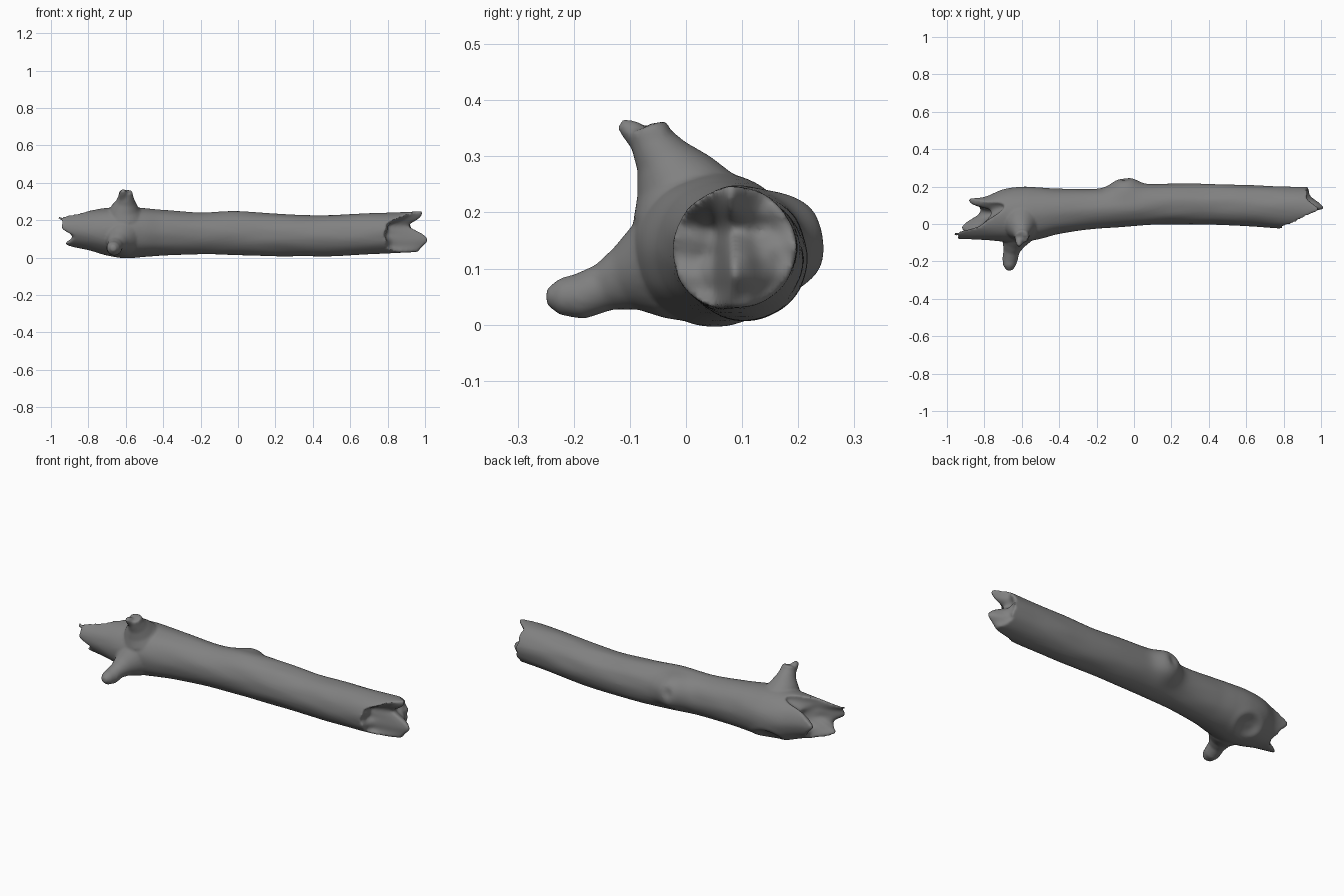
import bpy, bmesh, math
from mathutils import Vector, noise

if "Cube" in bpy.data.objects:
    bpy.data.objects.remove(bpy.data.objects["Cube"])

# Trunk stations: x, back y, front y, bottom z, top z
STATIONS = [
    (-1.05, 0.13, -0.085, 0.08, 0.25), (-0.92, 0.135, -0.08, 0.06, 0.243),
    (-0.8, 0.145, -0.085, 0.04, 0.253), (-0.7, 0.185, -0.094, 0.012, 0.267),
    (-0.6, 0.199, -0.097, -0.003, 0.272), (-0.5, 0.196, -0.08, 0.004, 0.264),
    (-0.4, 0.189, -0.053, 0.011, 0.255), (-0.2, 0.188, -0.025, 0.018, 0.241),
    (0.0, 0.208, -0.011, 0.013, 0.248), (0.2, 0.216, -0.002, 0.007, 0.235),
    (0.4, 0.214, -0.003, 0.007, 0.226), (0.6, 0.209, -0.011, 0.012, 0.232),
    (0.8, 0.2, -0.025, 0.022, 0.24), (1.05, 0.192, -0.026, 0.034, 0.25)]

# Fracture bumps: y, z, shift along x, spread
LEFT = [(-0.06, 0.225, -0.17, 0.024), (-0.075, 0.16, -0.13, 0.03),
        (-0.02, 0.07, -0.11, 0.04), (0.12, 0.15, -0.07, 0.035),
        (0.065, 0.235, 0.12, 0.03), (0.05, 0.15, 0.08, 0.025)]
RIGHT = [(0.07, 0.225, 0.065, 0.032), (0.09, 0.095, 0.075, 0.032),
         (0.13, 0.18, -0.03, 0.03), (0.08, 0.175, -0.025, 0.015),
         (0.09, 0.035, 0.03, 0.03)]


def section(x):
    """Smoothly interpolated trunk section at x."""
    s = STATIONS
    i = 0
    while i < len(s) - 2 and x > s[i + 1][0]:
        i += 1
    a, b = s[i], s[i + 1]
    p, n = s[max(i - 1, 0)], s[min(i + 2, len(s) - 1)]
    h = b[0] - a[0]
    t = min(max((x - a[0]) / h, 0), 1)
    out = []
    for k in range(1, 5):
        m0 = (b[k] - p[k]) / (b[0] - p[0]) * h
        m1 = (n[k] - a[k]) / (n[0] - a[0]) * h
        out.append((2*t**3 - 3*t*t + 1) * a[k] + (t**3 - 2*t*t + t) * m0
                   + (3*t*t - 2*t**3) * b[k] + (t**3 - t*t) * m1)
    return out


def swell(x, ang):
    """Ringed knot on the back and a shallow scar underneath."""
    wrap = lambda a: (a + math.pi) % (2 * math.pi) - math.pi
    r = math.hypot((x + 0.05) / 0.075, wrap(ang - 0.2) / 0.62)
    d = 0.045 * math.exp(-r ** 2.6 * 0.75) - 0.013 * math.exp(-(r / 0.3) ** 2)
    q = math.hypot((x + 0.62) / 0.07, wrap(ang + 0.85) / 0.45)
    d += 0.006 * math.exp(-(q - 1) ** 2 * 6) - 0.022 * math.exp(-q ** 4)
    return d + 0.003 * noise.noise(Vector((x * 5, math.cos(ang) * 2, math.sin(ang) * 2)))


def point(x, ang, f=1.0):
    back, front, low, high = section(x)
    s = swell(x, ang)
    y = (back + front) / 2 + f * ((back - front) / 2 + s) * math.cos(ang)
    z = (low + high) / 2 + f * ((high - low) / 2 + s) * math.sin(ang)
    return Vector((x, y, z))


def fracture(side, ang, f):
    """x of the broken end surface at an angle and radius fraction."""
    p = point(0.9 * side, ang, f)
    if side < 0:
        x, bumps = -0.81, LEFT
    else:
        t = min(max((p.y - 0.045) / 0.04, 0), 1)
        low = 0.79 + 0.1 * min(max((abs(p.z - 0.12) - 0.06) / 0.06, 0), 1)
        x, bumps = low + (0.93 - low) * t * t * (3 - 2 * t), RIGHT
    for y, z, d, s in bumps:
        x += d * math.exp(-((p.y - y) ** 2 + (p.z - z) ** 2) / (2 * s * s))
    return x + 0.012 * noise.noise(Vector((side * 3, p.y * 28, p.z * 28)))


def skin(bm, rings):
    """Closed surface through rings; first and last are capped."""
    vs = [[bm.verts.new(p) for p in ring] for ring in rings]
    n = len(vs[0])
    for a, b in zip(vs, vs[1:]):
        for i in range(n):
            bm.faces.new((a[i], a[(i + 1) % n], b[(i + 1) % n], b[i]))
    bm.faces.new(vs[0][::-1])
    bm.faces.new(vs[-1])


def stub(bm, path, n=24):
    """Tapered branch stub along (x, y, z, radius) points."""
    pts = [Vector(p[:3]) for p in path]
    rings = []
    for i, c in enumerate(pts):
        d = (pts[min(i + 1, len(pts) - 1)] - pts[max(i - 1, 0)]).normalized()
        u = d.cross(Vector((1, 0, 0))).normalized()
        v = d.cross(u)
        rings.append([c + path[i][3] * (u * math.cos(2 * math.pi * k / n)
                      + v * math.sin(2 * math.pi * k / n)) for k in range(n)])
    skin(bm, rings)


bm = bmesh.new()

# Trunk with both broken ends
N, M = 72, 160
angles = [2 * math.pi * i / N for i in range(N)]
fractions = [0.03 + 0.97 * k / 14 for k in range(14)]
rings = [[point(fracture(-1, a, f), a, f) for a in angles] for f in fractions]
ends = [(fracture(-1, a, 1), fracture(1, a, 1)) for a in angles]
for j in range(M + 1):
    rings.append([point(l + (r - l) * j / M, a) for a, (l, r) in zip(angles, ends)])
rings += [[point(fracture(1, a, f), a, f) for a in angles] for f in fractions[::-1]]
skin(bm, rings)

# Upper branch stub with two small prongs
stub(bm, [(-0.6, 0.02, 0.17, 0.105), (-0.605, -0.003, 0.225, 0.1), (-0.605, -0.022, 0.265, 0.074),
          (-0.6, -0.044, 0.3, 0.05), (-0.6, -0.062, 0.33, 0.039), (-0.6, -0.07, 0.353, 0.036)])
stub(bm, [(-0.612, -0.07, 0.32, 0.026), (-0.614, -0.098, 0.347, 0.02), (-0.615, -0.118, 0.358, 0.01)])
stub(bm, [(-0.588, -0.05, 0.32, 0.026), (-0.585, -0.052, 0.345, 0.022), (-0.585, -0.054, 0.36, 0.012)])

# Lower front branch stub
stub(bm, [(-0.62, -0.01, 0.11, 0.108), (-0.63, -0.06, 0.1, 0.092), (-0.645, -0.105, 0.083, 0.06),
          (-0.655, -0.145, 0.067, 0.043), (-0.663, -0.19, 0.05, 0.041),
          (-0.667, -0.225, 0.05, 0.033), (-0.667, -0.249, 0.05, 0.014)])

bmesh.ops.recalc_face_normals(bm, faces=bm.faces)
mesh = bpy.data.meshes.new("broken_log")
bm.to_mesh(mesh)
bm.free()
log = bpy.data.objects.new("broken_log", mesh)
bpy.context.collection.objects.link(log)

# Dark grey bark
bark = bpy.data.materials.new("bark")
bark.diffuse_color = (0.22, 0.22, 0.22, 1)
bark.use_nodes = True
bark.node_tree.nodes["Principled BSDF"].inputs["Base Color"].default_value = bark.diffuse_color
mesh.materials.append(bark)

# Fuse the parts into one smooth skin
fuse = log.modifiers.new("fuse", 'REMESH')
fuse.mode = 'VOXEL'
fuse.voxel_size = 0.007
fuse.use_smooth_shade = True
soft = log.modifiers.new("soften", 'SMOOTH')
soft.factor = 0.5
soft.iterations = 4
